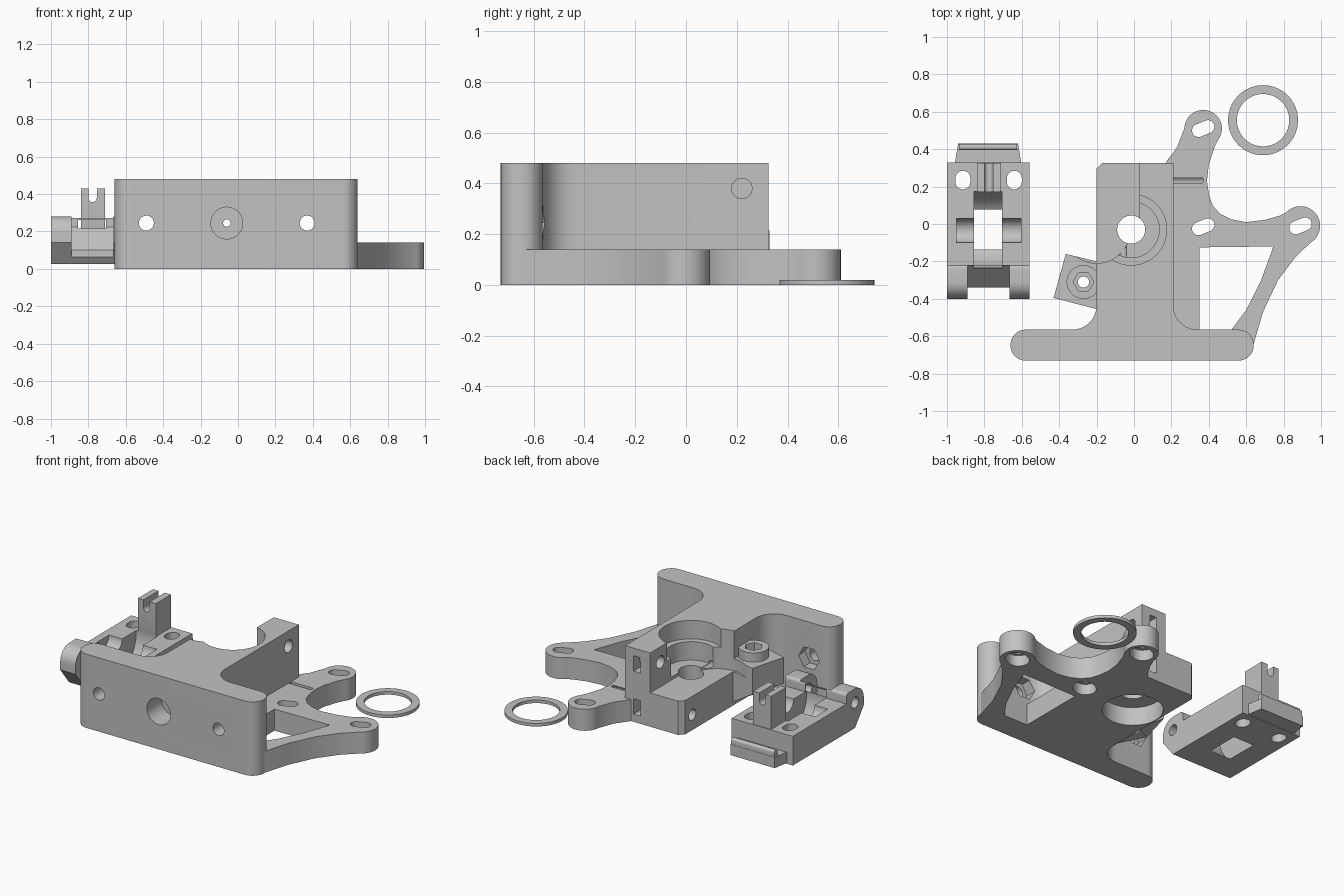
import bpy, bmesh, math
from mathutils import Vector

cube = bpy.data.objects.get("Cube")
if cube:
    bpy.data.objects.remove(cube)

GREY = (0.54, 0.54, 0.54, 1)
grey = bpy.data.materials.new("plain grey")
grey.use_nodes = True
grey.diffuse_color = GREY
grey.node_tree.nodes["Principled BSDF"].inputs["Base Color"].default_value = GREY

# Maps (u, v, depth) to world axes for each extrusion direction
AXES = {"X": lambda u, v, w: (w, u, v),
        "Y": lambda u, v, w: (u, w, v),
        "Z": lambda u, v, w: (u, v, w)}


def prism(name, pts, lo, hi, axis="Z"):
    bm = bmesh.new()
    rings = [[bm.verts.new(AXES[axis](p[0], p[1], w)) for p in pts] for w in (lo, hi)]
    bm.faces.new(rings[0])
    bm.faces.new(rings[1])
    n = len(pts)
    for i in range(n):
        j = (i + 1) % n
        bm.faces.new((rings[0][i], rings[0][j], rings[1][j], rings[1][i]))
    bmesh.ops.recalc_face_normals(bm, faces=bm.faces)
    mesh = bpy.data.meshes.new(name)
    bm.to_mesh(mesh)
    bm.free()
    mesh.materials.append(grey)
    ob = bpy.data.objects.new(name, mesh)
    bpy.context.collection.objects.link(ob)
    return ob


def circle(u, v, r, n=48):
    return [(u + r * math.cos(math.tau * i / n), v + r * math.sin(math.tau * i / n))
            for i in range(n)]


def rod(u, v, r, lo, hi, axis="Z", n=48):
    return prism("rod", circle(u, v, r, n), lo, hi, axis)


def box(x0, x1, y0, y1, z0, z1):
    return prism("box", [(x0, y0), (x1, y0), (x1, y1), (x0, y1)], z0, z1)


def slot(u, v, half, r, angle):
    """Outline of a round-ended slot."""
    pts = []
    for a in (angle, angle + math.pi):
        cu, cv = u + half * math.cos(a), v + half * math.sin(a)
        for i in range(13):
            t = a - math.pi / 2 + math.pi * i / 12
            pts.append((cu + r * math.cos(t), cv + r * math.sin(t)))
    return pts


def rounded(corners, steps=10):
    """Polygon whose (u, v, radius) corners are filleted."""
    out = []
    n = len(corners)
    for i, (u, v, r) in enumerate(corners):
        if r == 0:
            out.append((u, v))
            continue
        p = Vector((u, v))
        a = (Vector(corners[i - 1][:2]) - p).normalized()
        b = (Vector(corners[(i + 1) % n][:2]) - p).normalized()
        half = math.acos(a.dot(b)) / 2
        c = p + (a + b).normalized() * r / math.sin(half)
        d0 = p + a * r / math.tan(half) - c
        d1 = p + b * r / math.tan(half) - c
        start = math.atan2(d0.y, d0.x)
        sweep = math.remainder(math.atan2(d1.y, d1.x) - start, math.tau)
        for k in range(steps + 1):
            t = start + sweep * k / steps
            out.append((c.x + r * math.cos(t), c.y + r * math.sin(t)))
    return out


def combine(target, parts, op="DIFFERENCE"):
    for part in parts:
        part.hide_render = True
        mod = target.modifiers.new("bool", "BOOLEAN")
        mod.operation = op
        mod.solver = "EXACT"
        mod.object = part
        bpy.context.view_layer.objects.active = target
        bpy.ops.object.modifier_apply(modifier=mod.name)
        bpy.data.objects.remove(part)


def finish(ob):
    bpy.ops.object.select_all(action="DESELECT")
    ob.select_set(True)
    bpy.context.view_layer.objects.active = ob
    bpy.ops.object.shade_smooth_by_angle(angle=math.radians(30))


# Main body: tall T shape with filleted inner corners
body = prism("main_body", rounded([
    (-.66, -.73, .08), (.64, -.73, .08), (.64, -.565, .08), (.21, -.565, .13), (.21, .325, 0),
    (-.17, .325, 0), (-.2, .295, 0), (-.2, -.565, .13), (-.66, -.565, .08)]), 0, .48)

# Low mounting plate with two round lobes and a triangular window
plate = prism("mounting_plate", [
    (.1, -.7), (.6, -.7), (.64, -.64), (.69, -.47), (.77, -.3), (.86, -.18), (.97, -.075),
    (.88, .0), (.85, .08), (.78, .045), (.7, .022), (.6, .01), (.52, .025), (.46, .055),
    (.42, .1), (.4, .16), (.39, .23), (.4, .32), (.43, .41), (.465, .48),
    (.37, .51), (.28, .54), (.23, .41), (.16, .315), (.1, .3)], 0, .14)
lobes = [rod(.37, .51, .1, 0, .14), rod(.89, -.01, .105, 0, .14)]
combine(plate, lobes, "UNION")
combine(plate, [prism("window", [
    (.35, -.125), (.745, -.12), (.68, -.3), (.6, -.46), (.52, -.567), (.35, -.567)], -.1, .3)])
combine(body, [plate], "UNION")

# Hinge lug on the side, with a sloped underside
lug = prism("lug", [(-.365, -.16), (-.43, -.395), (-.18, -.46), (-.18, -.205)], .01, .3)
for v in lug.data.vertices:
    if v.co.z < .02 and v.co.x < -.3:
        v.co.z = .13
combine(lug, [rod(-.27, -.31, .09, .15, .36)], "UNION")
combine(body, [lug], "UNION")

# Clearance for the swinging arm, and the stepped bearing bore
BX, BY = -.015, -.03
combine(body, [
    box(-.3, .03, BY, .5, .22, .6),
    rod(-.2, BY, .18, .22, .6),
    rod(BX, BY, .19, .36, .6),
    rod(BX, BY, .15, .24, .5),
    rod(BX, BY, .075, -.1, .5),
    rod(BX, BY, .18, -.1, .12),
    rod(-.27, -.31, .03, -.1, .5),
    rod(-.27, -.31, .055, .31, .5, n=6)])

# Front holes with nut pockets behind, and the central feed hole
for x in (-.49, .37):
    combine(body, [rod(x, .245, .04, -.9, -.5, "Y"),
                   rod(x, .245, .075, -.63, -.53, "Y", 6)])
combine(body, [rod(-.06, .245, .085, -.9, -.58, "Y"), rod(-.06, .245, .02, -.7, .5, "Y", 24)])

# Cross holes and nut slots in the rear post, and the groove in the plate
combine(body, [
    rod(.22, .38, .04, -.1, .4, "X"),
    rod(.22, .1, .036, -.4, .37, "X", 24),
    box(.1, .15, .16, .5, .33, .43),
    box(.1, .15, .16, .5, .05, .15),
    box(.211, .37, .22, .245, .09, .2)])

# Slotted fixing holes, widened on the underside
for x, y in ((.37, .51), (.37, -.015), (.89, -.01)):
    tilt = math.radians(22)
    combine(body, [prism("slot", slot(x, y, .027, .035, tilt), -.1, .3),
                   prism("recess", slot(x, y, .015, .065, tilt), -.1, .07)])
finish(body)

# Swinging arm: side profile with rounded hinge end
arm = prism("pressure_arm", rounded([
    (-.4, .14, 0), (-.31, .025, 0), (.33, .025, 0), (.33, .215, 0), (-.22, .215, 0),
    (-.22, .28, .02), (-.4, .28, .09)]), -1, -.56, "X")
combine(arm, [prism("gap", [(-.5, 0), (-.34, 0), (-.34, .1), (-.225, .225), (-.225, .4), (-.5, .4)],
                    -.89, -.665, "X")])

# Upright guide and rear finger tab with a raised lip
tab = prism("tab", [(-.96, .31), (-.6, .31), (-.62, .43), (-.94, .43)], .03, .1)
lip = prism("lip", rounded([(.395, .08, 0), (.428, .08, 0), (.428, .14, .015), (.395, .14, .015)], 5),
            -.935, -.625, "X")
combine(arm, [tab, lip, box(-.84, -.71, .17, .325, .1, .43)], "UNION")

# Idler wheel pocket, axle trough, hinge hole and guide slot
combine(arm, [
    rod(-.03, .2, .205, -.855, -.705, "X"),
    rod(-.035, .215, .065, -.95, -.605, "X"),
    rod(-.31, .19, .035, -1.1, -.4, "X"),
    box(-.8, -.755, .1, .5, .38, .5),
    rod(-.7775, .38, .0225, .1, .5, "Y", 24)])
for x in (-.915, -.64):
    combine(arm, [prism("oval", slot(x, .235, .01, .04, math.pi / 2), -.1, .5)])
finish(arm)

# Thin spacer ring
ring = prism("spacer_ring", circle(.69, .555, .187, 64), 0, .02)
combine(ring, [rod(.69, .555, .14, -.1, .1, n=64)])
finish(ring)
